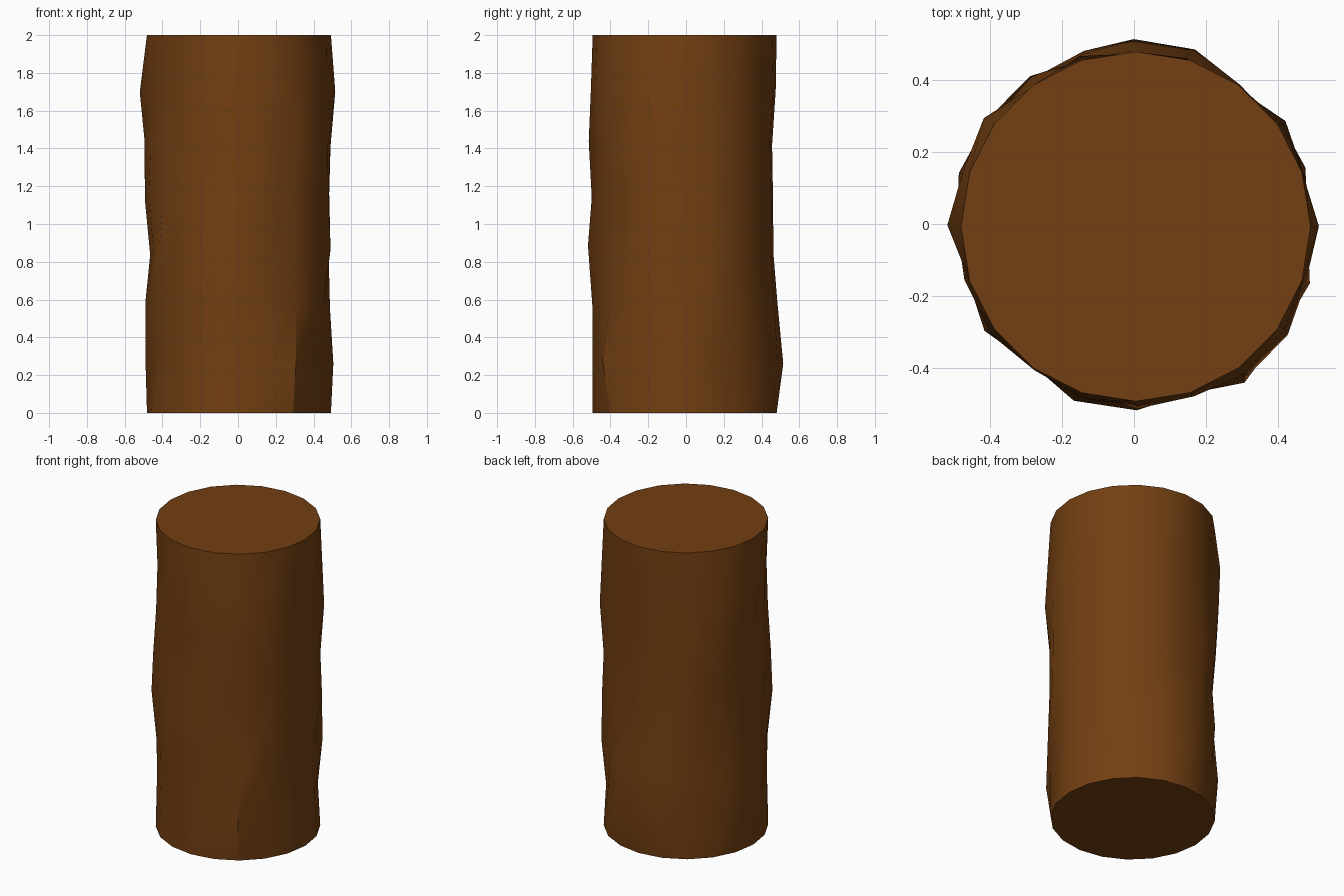
import bpy, bmesh, random
from math import sin, cos, pi, radians

if "Cube" in bpy.data.objects:
    bpy.data.objects.remove(bpy.data.objects["Cube"])

random.seed(4)
SIDES, RINGS, HEIGHT, R = 20, 7, 2.0, 0.487
CX, CY = 0.005, -0.007

# Largest bulge radius of each column of bark
bulge = [.512, .50, .51, .49, .52, .525, .51, .512, .52, .515,
         .525, .50, .512, .49, .515, .51, .50, .53, .52, .51]
# Measured outline radii (rings 1-6) for the right, back, left and front columns
outline = {
    0: [.50, .482, .475, .478, .485, .51],
    5: [.522, .49, .47, .468, .463, .482],
    10: [.495, .495, .47, .498, .50, .525],
    15: [.487, .488, .512, .492, .508, .497],
}


def column_radii(i):
    """Radii up one column: the ends are a plain circle, the rest is bumpy."""
    if i in outline:
        middle = outline[i]
    else:
        middle = [random.uniform(.47, bulge[i] - .008) for _ in range(RINGS - 1)]
        middle[random.randrange(RINGS - 1)] = bulge[i]
    return [R] + middle + [R]


# Log: bumpy bark between two flat cut ends
bm = bmesh.new()
rings = [[] for _ in range(RINGS + 1)]
for i in range(SIDES):
    for k, r in enumerate(column_radii(i)):
        inner = 0 < k < RINGS
        a = 2 * pi * i / SIDES + (random.uniform(-.03, .03) if inner else 0)
        z = HEIGHT * k / RINGS + (random.uniform(-.03, .03) if inner else 0)
        rings[k].append(bm.verts.new((CX + r * cos(a), CY + r * sin(a), z)))

for low, high in zip(rings, rings[1:]):
    for i in range(SIDES):
        j = (i + 1) % SIDES
        bm.faces.new((low[i], low[j], high[j], high[i]))
bm.faces.new(rings[-1])
bm.faces.new(rings[0][::-1])

mesh = bpy.data.meshes.new("log")
bm.to_mesh(mesh)
bm.free()
log = bpy.data.objects.new("log", mesh)
bpy.context.collection.objects.link(log)

# Brown bark
bark = bpy.data.materials.new("bark")
bark.diffuse_color = (0.17, 0.05, 0.006, 1)
bark.use_nodes = True
bark.node_tree.nodes["Principled BSDF"].inputs["Base Color"].default_value = bark.diffuse_color
mesh.materials.append(bark)

# Soft bark, sharp cut rims
bpy.context.view_layer.objects.active = log
log.select_set(True)
bpy.ops.object.shade_smooth_by_angle(angle=radians(32))
